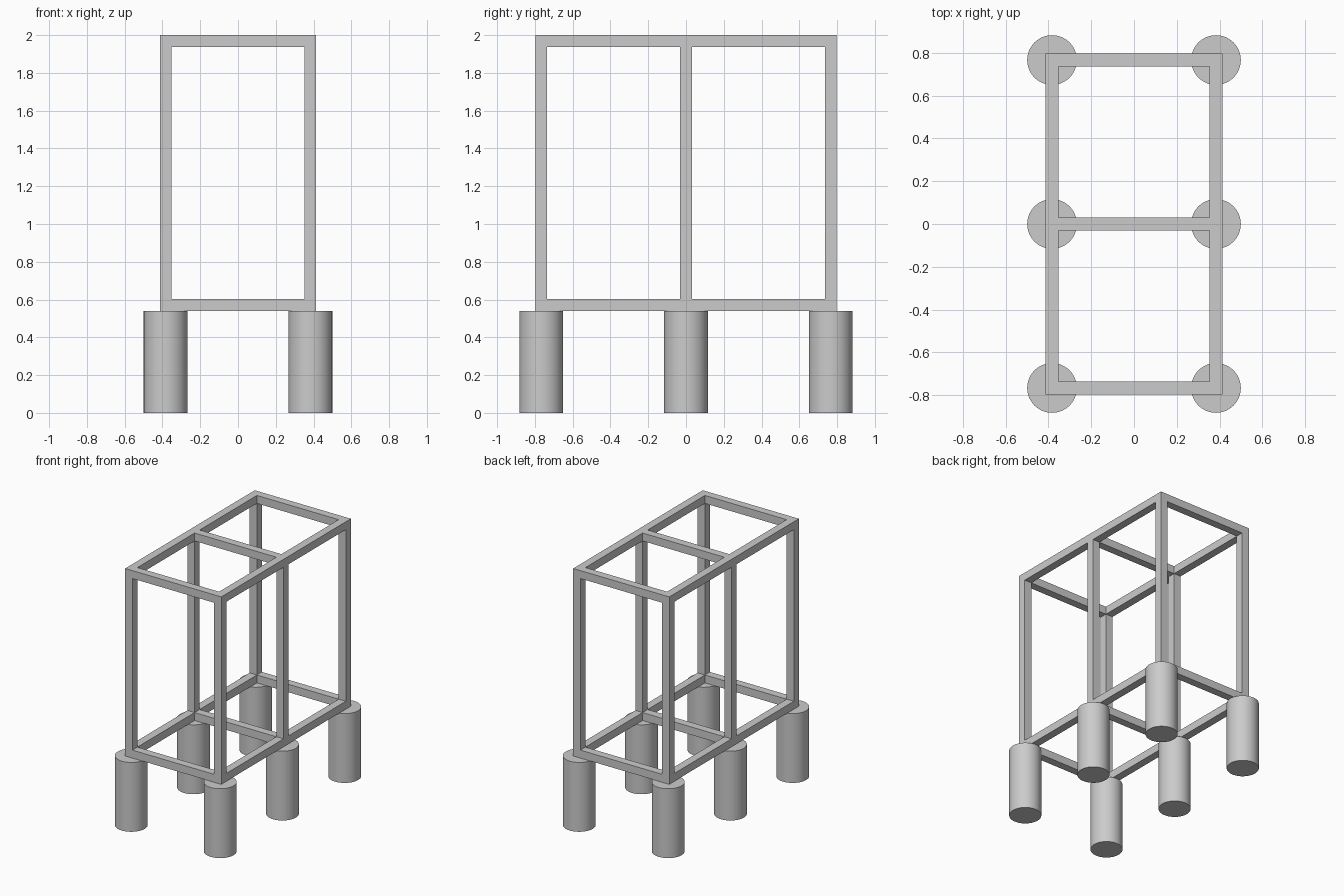
import bpy

cube = bpy.data.objects.get("Cube")
if cube:
    bpy.data.objects.remove(cube, do_unlink=True)

# Single grey finish
grey = bpy.data.materials.new("light grey")
grey.use_nodes = True
colour = (0.6, 0.6, 0.6, 1)
grey.diffuse_color = colour
grey.node_tree.nodes["Principled BSDF"].inputs["Base Color"].default_value = colour

BEAM = 0.062            # square section of every beam
X, Y = 0.383, 0.766     # centre lines of the outer beams
FOOT_TOP, TOP = 0.54, 2.0
FOOT_RADIUS = 0.116


def beam(name, centre, size):
    bpy.ops.mesh.primitive_cube_add(size=1, location=centre)
    obj = bpy.context.object
    obj.name = name
    obj.scale = size
    bpy.ops.object.transform_apply(location=False, rotation=False, scale=True)
    obj.data.materials.append(grey)


def foot(name, x, y):
    bpy.ops.mesh.primitive_cylinder_add(
        vertices=64, radius=FOOT_RADIUS, depth=FOOT_TOP, location=(x, y, FOOT_TOP / 2))
    obj = bpy.context.object
    obj.name = name
    obj.data.materials.append(grey)
    bpy.ops.object.shade_smooth_by_angle()


sides = {"left": X, "right": -X}
rows = {"front": -Y, "middle": 0, "back": Y}
levels = {"lower": FOOT_TOP + BEAM / 2, "upper": TOP - BEAM / 2}

# Horizontal frames: long side rails with cross rails fitted between them
for level, z in levels.items():
    for side, x in sides.items():
        beam(f"{level}_{side}_rail", (x, 0, z), (BEAM, 2 * Y + BEAM, BEAM))
    for row, y in rows.items():
        beam(f"{level}_{row}_cross_rail", (0, y, z), (2 * X - BEAM, BEAM, BEAM))

# Posts between the frames, each above a round foot
for row, y in rows.items():
    for side, x in sides.items():
        beam(f"{row}_{side}_post", (x, y, (FOOT_TOP + TOP) / 2),
             (BEAM, BEAM, TOP - FOOT_TOP - 2 * BEAM))
        foot(f"{row}_{side}_foot", x, y)
